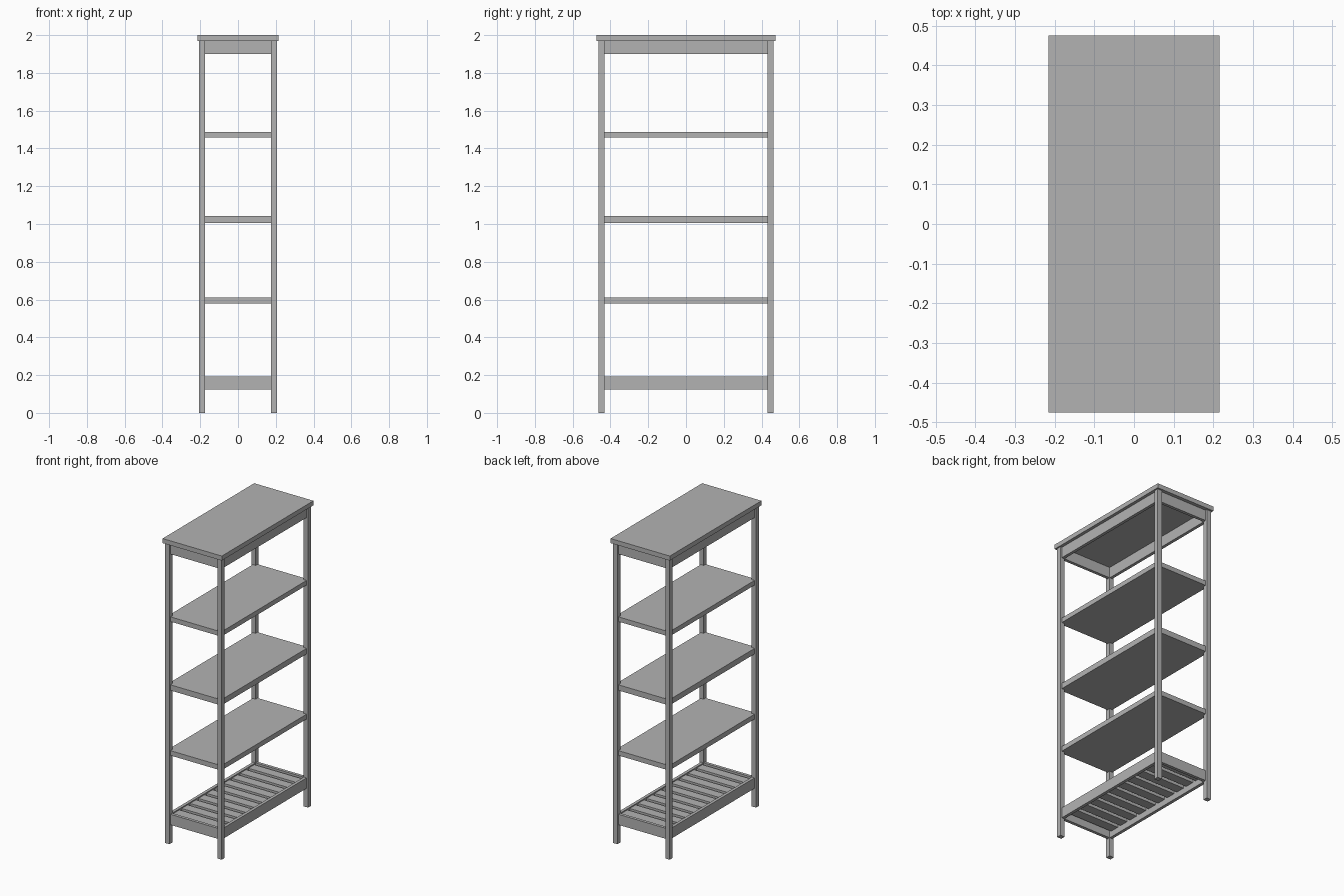
import bpy

# Remove the default cube
cube = bpy.data.objects.get("Cube")
if cube:
    bpy.data.objects.remove(cube, do_unlink=True)

# Single flat grey finish
grey = bpy.data.materials.new("grey_finish")
grey.use_nodes = True
colour = (0.45, 0.45, 0.45, 1)
grey.diffuse_color = colour
bsdf = next(n for n in grey.node_tree.nodes if n.type == "BSDF_PRINCIPLED")
bsdf.inputs["Base Color"].default_value = colour


def box(name, x, y, z):
    """Add a box from (min, max) ranges on each axis."""
    bpy.ops.mesh.primitive_cube_add(size=1, location=[sum(r) / 2 for r in (x, y, z)])
    ob = bpy.context.object
    ob.name = name
    ob.scale = [r[1] - r[0] for r in (x, y, z)]
    bpy.ops.object.transform_apply(location=False, rotation=False, scale=True)
    ob.data.materials.append(grey)
    return ob


def mirrored(lo, hi, side):
    return tuple(sorted((lo * side, hi * side)))


TOP_Z = 1.97
LEG_X, LEG_Y = (0.174, 0.206), (0.432, 0.463)   # leg section
EDGE_X, EDGE_Y = 0.195, 0.452                   # outer faces of shelves and rails
RAIL = 0.02

# Top board
box("top_board", (-0.215, 0.215), (-0.475, 0.475), (TOP_Z, 2.0))

# Four square legs
for sx, side in ((1, "left"), (-1, "right")):
    for sy, end in ((-1, "front"), (1, "back")):
        box(f"{end}_{side}_leg", mirrored(*LEG_X, sx), mirrored(*LEG_Y, sy), (0, TOP_Z))

# Solid shelves, set between the legs
for name, z in (("lower", (0.578, 0.61)), ("middle", (1.005, 1.042)), ("upper", (1.457, 1.488))):
    box(f"{name}_shelf", (-EDGE_X, EDGE_X), (-EDGE_Y, EDGE_Y), z)


def rail_frame(name, z):
    """Four rails joining the legs."""
    for s, side, end in ((1, "left", "back"), (-1, "right", "front")):
        box(f"{side}_{name}", mirrored(EDGE_X - RAIL, EDGE_X, s), (-0.44, 0.44), z)
        box(f"{end}_{name}", (-0.18, 0.18), mirrored(EDGE_Y - RAIL, EDGE_Y, s), z)


rail_frame("apron", (1.90, TOP_Z))
rail_frame("bottom_rail", (0.123, 0.192))

# Slatted bottom shelf
COUNT = 10
inner_x, inner_y = EDGE_X - RAIL, EDGE_Y - RAIL
pitch = 2 * inner_y / COUNT
for i in range(COUNT):
    y = -inner_y + (i + 0.5) * pitch
    box(f"bottom_slat_{i + 1}", (-inner_x, inner_x), (y - 0.031, y + 0.031), (0.162, 0.185))
